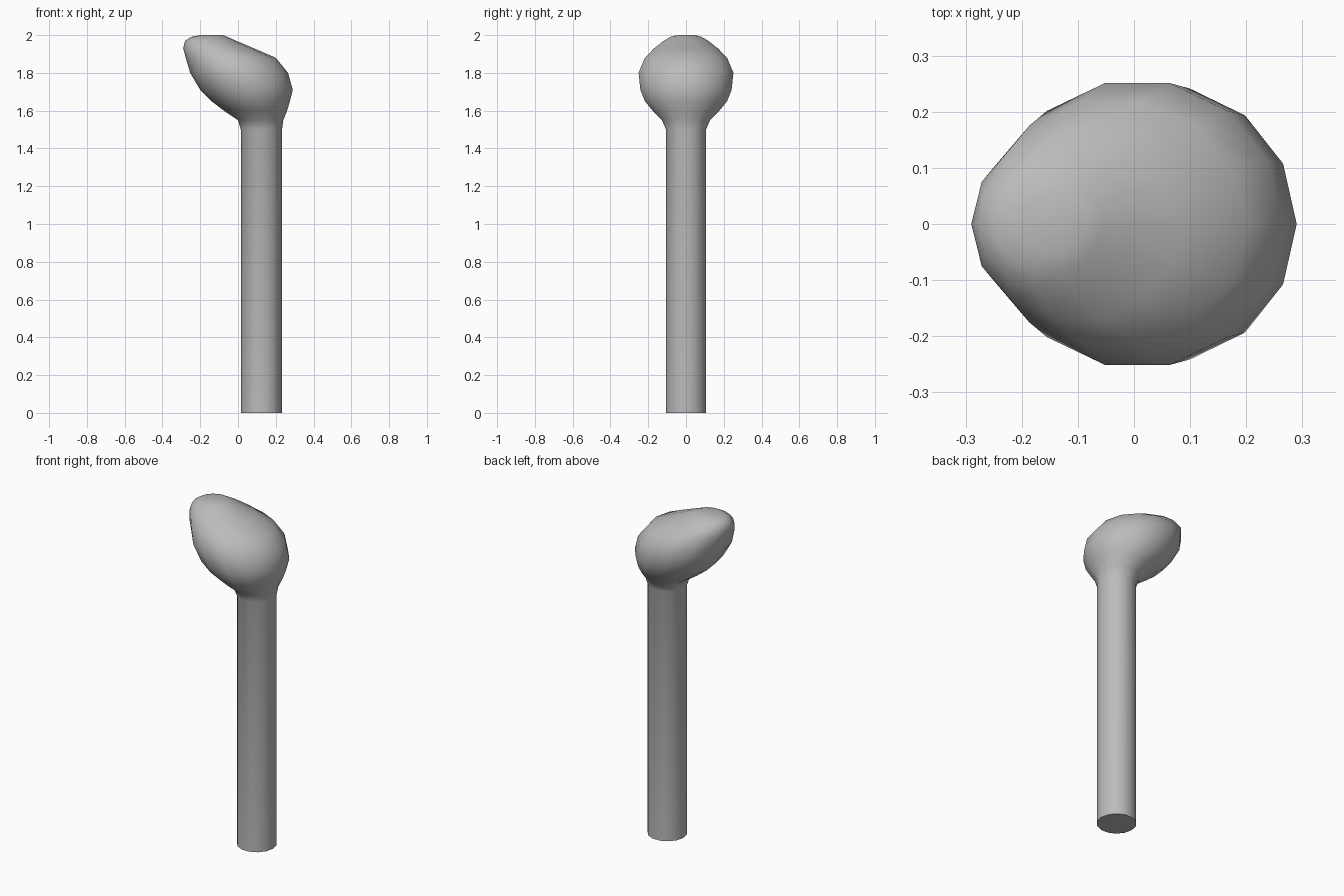
import bpy, bmesh, math

cube = bpy.data.objects.get("Cube")
if cube:
    bpy.data.objects.remove(cube, do_unlink=True)

SIDES = 14

grey = bpy.data.materials.new("plain grey")
grey.use_nodes = True
colour = (0.5, 0.5, 0.5, 1)
grey.diffuse_color = colour
grey.node_tree.nodes["Principled BSDF"].inputs["Base Color"].default_value = colour


def loft(name, rings):
    """Skin level oval rings given as (z, left x, right x, half depth)."""
    bm = bmesh.new()
    loops = []
    for z, x0, x1, depth in rings:
        loop = []
        for i in range(SIDES):
            a = math.tau * i / SIDES
            x = (x0 + x1) / 2 + (x1 - x0) / 2 * math.cos(a)
            y = depth * math.sin(a) / math.cos(math.pi / 2 / SIDES * 2 / 2)
            loop.append(bm.verts.new((x, y, z)))
        loops.append(loop)
    for low, high in zip(loops, loops[1:]):
        for i in range(SIDES):
            j = (i + 1) % SIDES
            bm.faces.new((low[i], low[j], high[j], high[i]))
    bm.faces.new(loops[0][::-1])
    bm.faces.new(loops[-1])
    bmesh.ops.recalc_face_normals(bm, faces=bm.faces)
    mesh = bpy.data.meshes.new(name)
    bm.to_mesh(mesh)
    bm.free()
    mesh.materials.append(grey)
    obj = bpy.data.objects.new(name, mesh)
    bpy.context.collection.objects.link(obj)
    bpy.ops.object.select_all(action="DESELECT")
    obj.select_set(True)
    bpy.context.view_layer.objects.active = obj
    bpy.ops.object.shade_smooth_by_angle(angle=math.radians(75))
    return obj


# Straight shaft flaring into a leaning rounded head
shaft = [(0, 0.015, 0.233, 0.108), (1.5, 0.015, 0.233, 0.108)]
head = [
    (1.55, 0.0, 0.24, 0.13),
    (1.6, -0.075, 0.26, 0.18),
    (1.65, -0.14, 0.275, 0.222),
    (1.71, -0.2, 0.29, 0.246),
    (1.8, -0.253, 0.265, 0.256),
    (1.88, -0.277, 0.2, 0.222),
    (1.93, -0.29, 0.085, 0.172),
    (1.97, -0.28, -0.01, 0.12),
    (1.99, -0.25, -0.055, 0.085),
    (2.0, -0.2, -0.08, 0.05),
]
loft("shaft_and_head", shaft + head)
